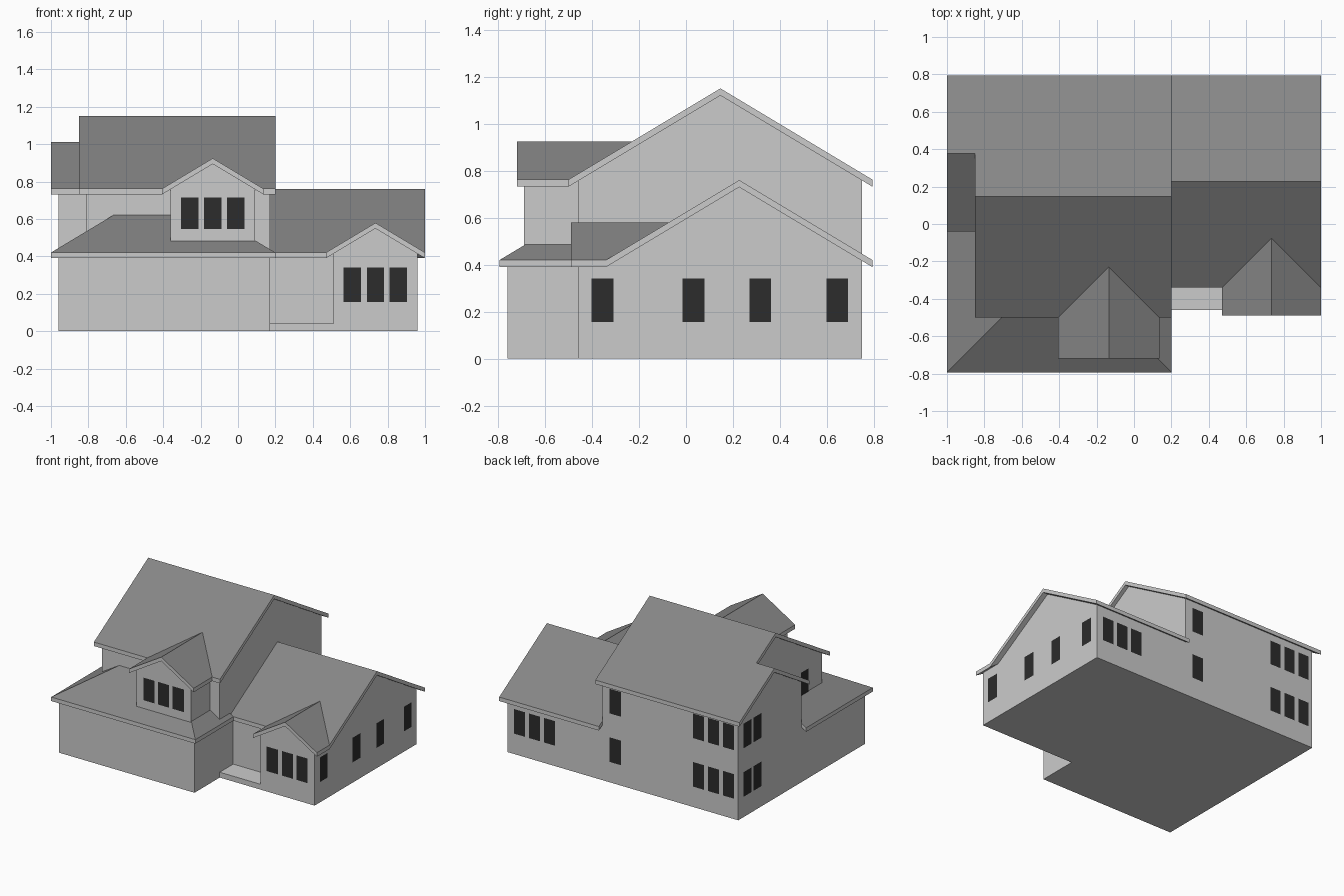
import bpy, bmesh
from mathutils import Vector

if "Cube" in bpy.data.objects:
    bpy.data.objects.remove(bpy.data.objects["Cube"])

S, T = 0.6, 0.03            # roof pitch, roof thickness


def material(name, v):
    m = bpy.data.materials.new(name)
    m.diffuse_color = (v, v, v, 1)
    m.use_nodes = True
    m.node_tree.nodes["Principled BSDF"].inputs["Base Color"].default_value = m.diffuse_color
    return m


wall_grey = material("wall_grey", 0.6)
roof_grey = material("roof_grey", 0.24)
glass = material("window_dark", 0.025)


def finish(bm, name, mats):
    me = bpy.data.meshes.new(name)
    bm.to_mesh(me)
    bm.free()
    for m in mats:
        me.materials.append(m)
    ob = bpy.data.objects.new(name, me)
    bpy.context.collection.objects.link(ob)
    return ob


def panels(name, items, mat):
    """Flat outlines: (axis, position, facing sign, 2D points in the other axes)."""
    bm = bmesh.new()
    for axis, pos, sign, pts in items:
        vs = []
        for p in pts:
            c = list(p)
            c.insert("xyz".index(axis), pos)
            vs.append(bm.verts.new(c))
        f = bm.faces.new(vs)
        f.normal_update()
        if f.normal["xyz".index(axis)] * sign < 0:
            f.normal_flip()
    bmesh.ops.remove_doubles(bm, verts=bm.verts, dist=1e-4)
    return finish(bm, name, [mat])


def roof(name, slopes):
    """Slopes given in plan with a height function, thickened downwards."""
    bm = bmesh.new()
    for h, pts in slopes:
        bm.faces.new([bm.verts.new((x, y, h(x, y))) for x, y in pts])
    bmesh.ops.remove_doubles(bm, verts=bm.verts, dist=1e-3)
    ext = bmesh.ops.extrude_face_region(bm, geom=bm.faces[:], use_keep_orig=True)
    low = [g for g in ext["geom"] if isinstance(g, bmesh.types.BMVert)]
    bmesh.ops.translate(bm, verts=low, vec=Vector((0, 0, -T)))
    bmesh.ops.recalc_face_normals(bm, faces=bm.faces)
    for f in bm.faces:
        f.material_index = 1 if f.normal.z > 0.3 else 0
    return finish(bm, name, [wall_grey, roof_grey])


def rect(a, b, c, d):
    return [(a, c), (b, c), (b, d), (a, d)]


# Upper roof: main gable, lower left gable step and front dormer gable
roof("upper_roof", [
    (lambda x, y: 0.762 + S * (y + 0.5),
     [(-.85, -.5), (-.405, -.5), (-.135, -.23), (.135, -.5), (.2, -.5), (.2, .1465), (-.85, .1465)]),
    (lambda x, y: 0.762 + S * (0.793 - y),
     [(-.85, .1465), (.2, .1465), (.2, .793), (-1, .793), (-1, .3765), (-.85, .3765)]),
    (lambda x, y: 0.762 + S * (y + 0.04),
     [(-1, -.04), (-.81, -.04), (-.81, .3765), (-.85, .3765), (-1, .3765)]),
    (lambda x, y: 0.762 + S * (x + 0.405),
     [(-.405, -.72), (-.135, -.72), (-.135, -.23), (-.405, -.5)]),
    (lambda x, y: 0.762 + S * (0.135 - x),
     [(.135, -.72), (-.135, -.72), (-.135, -.23), (.135, -.5)]),
])

# Right wing roof with its small front gable
roof("wing_roof", [
    (lambda x, y: 0.42 + S * (y + 0.34),
     [(.17, -.34), (.47, -.34), (.735, -.075), (1, -.34), (1, .2265), (.17, .2265)]),
    (lambda x, y: 0.42 + S * (0.793 - y), rect(.17, 1, .2265, .793)),
    (lambda x, y: 0.42 + S * (x - 0.47),
     [(.47, -.49), (.735, -.49), (.735, -.075), (.47, -.34)]),
    (lambda x, y: 0.42 + S * (1 - x),
     [(1, -.49), (.735, -.49), (.735, -.075), (1, -.34)]),
])

# Hipped skirt roof over the front left ground floor
roof("hip_roof", [
    (lambda x, y: 0.42 + S * (y + 0.793),
     [(-1, -.793), (.2, -.793), (.09, -.683), (-.36, -.683), (-.36, -.46), (-.667, -.46)]),
    (lambda x, y: 0.42 + S * (x + 1),
     [(-1, -.793), (-.667, -.46), (-.81, -.46), (-.81, 0), (-1, 0)]),
    (lambda x, y: 0.42 + S * (0.2 - x),
     [(.2, -.793), (.2, -.34), (.17, -.34), (.17, -.46), (.09, -.46), (.09, -.683)]),
])

# Outer walls running up from the ground
panels("ground_walls", [
    ("y", -.76, -1, rect(-.96, .17, 0, .41)),
    ("x", .17, 1, rect(-.76, -.3, 0, .41)),
    ("y", -.3, -1, rect(.17, .51, .04, .414)),
    ("x", .51, -1, rect(-.46, -.3, .04, .414)),
    ("y", -.46, -1, [(.51, 0), (.96, 0), (.96, .414), (.735, .549), (.51, .414)]),
    ("x", .96, 1, [(-.46, 0), (.75, 0), (.75, .416), (.2265, .73), (-.3, .414), (-.46, .414)]),
    ("y", .75, 1, rect(.17, .96, 0, .416)),
    ("y", .75, 1, rect(-.96, .17, 0, .758)),
    ("x", -.96, -1, [(0, 0), (.75, 0), (.75, .758), (.3765, .982), (0, .756)]),
    ("x", -.96, -1, rect(-.76, 0, 0, .41)),
], wall_grey)

# Upper storey walls
panels("upper_walls", [
    ("y", 0, -1, rect(-.96, -.81, .414, .756)),
    ("x", -.81, -1, [(-.46, .5), (0, .5), (0, .756), (.3765, .982), (.1465, 1.12), (-.46, .756)]),
    ("y", -.46, -1, rect(-.81, -.36, .5, .756)),
    ("y", -.46, -1, rect(.09, .17, .42, .756)),
    ("x", .17, 1, [(-.46, .41), (-.34, .41), (.2265, .75), (.75, .416),
                   (.75, .758), (.1465, 1.12), (-.46, .756)]),
], wall_grey)

# Dormer walls
panels("dormer_walls", [
    ("y", -.69, -1, [(-.36, .475), (.09, .475), (.09, .759), (-.135, .894), (-.36, .759)]),
    ("x", -.36, -1, [(-.69, .475), (-.46, .61), (-.46, .759), (-.69, .759)]),
    ("x", .09, 1, rect(-.69, -.46, .475, .759)),
], wall_grey)

# Porch slab and underside of the house
panels("porch_slab", [
    ("z", .04, 1, rect(.17, .51, -.46, -.3)),
    ("y", -.46, -1, rect(.17, .51, 0, .04)),
], wall_grey)
panels("floor", [("z", 0, -1, [(-.96, -.76), (.17, -.76), (.17, -.46), (.96, -.46),
                               (.96, .75), (-.96, .75)])], wall_grey)

# Windows: (name, axis, wall position, facing, centres, bottom heights)
LOW, UP, W, H = .155, .52, .0465, .185
for name, axis, pos, sign, centres, sills in [
    ("front", "y", -.46, -1, (.61, .735, .857), (LOW,)),
    ("dormer", "y", -.69, -1, (-.257, -.135, -.012), (.545,)),
    ("right", "x", .96, 1, (-.355, .032, .316, .644), (LOW,)),
    ("back_wing", "y", .75, 1, (.86, .735, .61), (LOW,)),
    ("back_main", "y", .75, 1, (.062, -.63, -.755, -.88), (LOW, UP)),
    ("left", "x", -.96, -1, (.645, .525), (LOW, UP)),
    ("left_upper", "x", -.81, -1, (-.25,), (UP,)),
]:
    h = .17 if name == "dormer" else H
    panels(name + "_windows",
           [(axis, pos + sign * .003, sign, rect(c - W, c + W, z, z + h))
            for c in centres for z in sills], glass)
